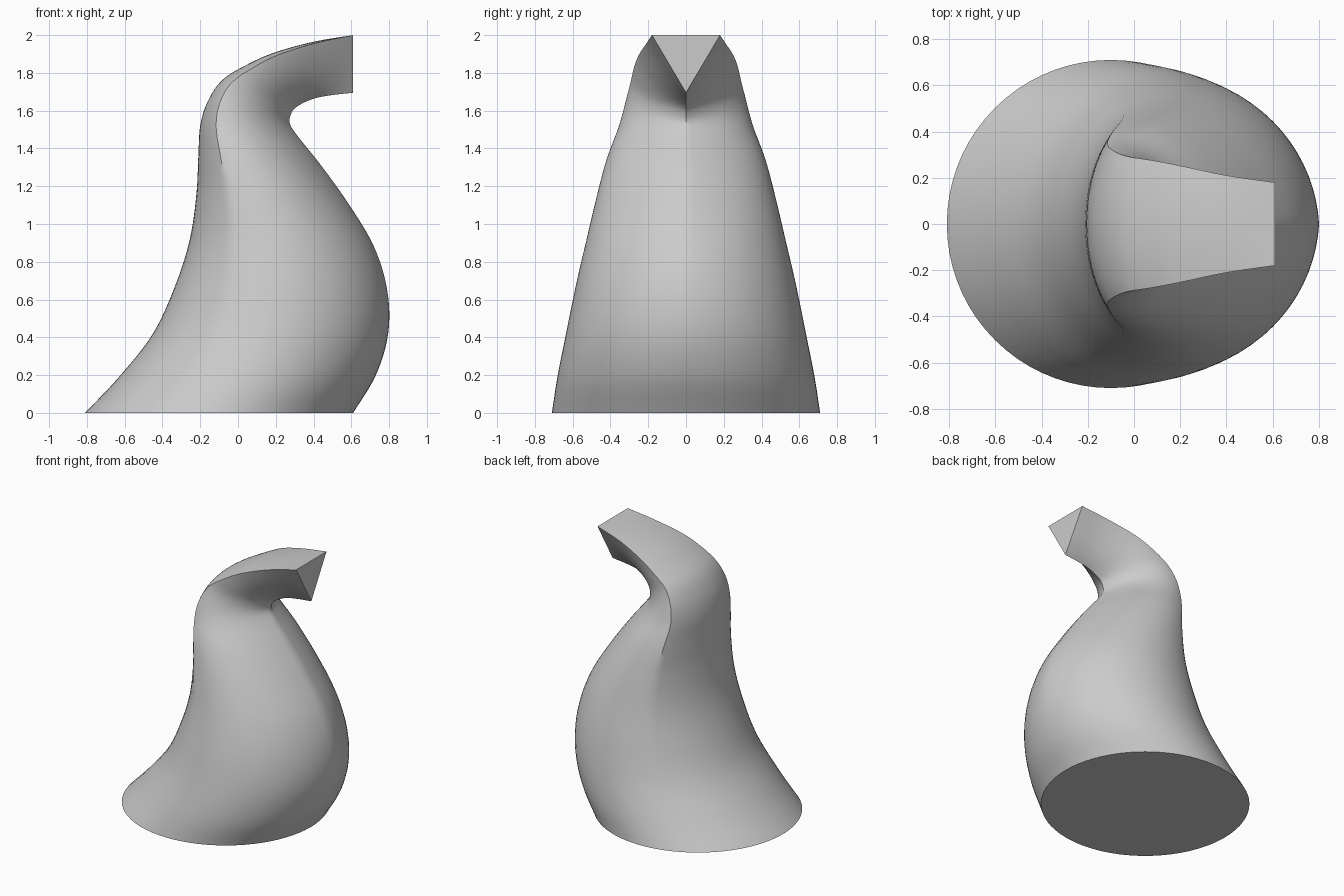
import bpy
import bmesh
import math
from mathutils import Vector

default_cube = bpy.data.objects.get("Cube")
if default_cube:
    bpy.data.objects.remove(default_cube)

SEGMENTS = 72      # points around each cross-section
STEPS = 6          # rings between neighbouring stations
CORNER = math.pi / 3

# Stations from base to spout: back rail x, z, belly rail x, z, half width
STATIONS = [Vector(s) for s in (
    (-.81, 0, .61, 0, .71),
    (-.63, .19, .73, .2, .68),
    (-.45, .42, .795, .42, .635),
    (-.33, .68, .79, .65, .585),
    (-.255, .92, .72, .88, .53),
    (-.22, 1.16, .59, 1.1, .475),
    (-.21, 1.36, .44, 1.31, .42),
    (-.2, 1.52, .32, 1.46, .36),
    (-.16, 1.65, .275, 1.53, .325),
    (-.08, 1.765, .28, 1.58, .295),
    (.06, 1.85, .31, 1.62, .275),
    (.2, 1.91, .39, 1.66, .25),
    (.4, 1.965, .48, 1.68, .21),
    (.61, 2, .61, 1.695, .18),
)]


def catmull_rom(points, position):
    """Smoothly interpolate a list of vectors at a fractional index."""
    last = len(points) - 1
    i = min(int(position), last - 1)
    t = position - i
    b, c = points[i], points[i + 1]
    a = points[i - 1] if i > 0 else b * 2 - c
    d = points[i + 2] if i + 2 <= last else c * 2 - b
    return (b * 2 + (c - a) * t + (a * 2 - b * 5 + c * 4 - d) * t ** 2
            + (b * 3 - a - c * 3 + d) * t ** 3) / 2


def triangle_point(angle):
    """Point on a triangle with a flat back and a keel at the belly side."""
    side = 1 if angle <= math.pi else -1
    half = angle if side > 0 else math.tau - angle
    if half <= CORNER:
        return Vector((-1, side * half / CORNER))
    slide = (half - CORNER) / (math.pi - CORNER)
    return Vector((slide * 2 - 1, side * (1 - slide)))


def cross_section(morph):
    """Blend a circle into the triangle, keeping unit half width."""
    outline = []
    for k in range(SEGMENTS):
        angle = math.tau * k / SEGMENTS
        circle = Vector((-math.cos(angle), math.sin(angle)))
        outline.append(circle.lerp(triangle_point(angle), morph))
    widest = max(abs(p.y) for p in outline)
    return [(p.x, p.y / widest) for p in outline]


def add_ring(bm, position):
    """Place one cross-section between the back and belly rails."""
    back_x, back_z, belly_x, belly_z, width = catmull_rom(STATIONS, position)
    back = Vector((back_x, 0, back_z))
    belly = Vector((belly_x, 0, belly_z))
    morph = (position / (len(STATIONS) - 1)) ** 1.7
    ring = []
    for along, across in cross_section(morph):
        point = back.lerp(belly, (along + 1) / 2)
        point.y = across * width
        ring.append(bm.verts.new(point))
    return ring


# Body lofted from the round base to the triangular spout
bm = bmesh.new()
ring_count = (len(STATIONS) - 1) * STEPS
rings = [add_ring(bm, i / STEPS) for i in range(ring_count + 1)]
for lower, upper in zip(rings, rings[1:]):
    for k in range(SEGMENTS):
        n = (k + 1) % SEGMENTS
        bm.faces.new((lower[k], lower[n], upper[n], upper[k]))

# Flat base and spout end
bm.faces.new(rings[0])
bm.faces.new(rings[-1])
bmesh.ops.recalc_face_normals(bm, faces=bm.faces)

mesh = bpy.data.meshes.new("spouted_body")
bm.to_mesh(mesh)
bm.free()
body = bpy.data.objects.new("spouted_body", mesh)
bpy.context.collection.objects.link(body)

# Smooth skin with crisp rims
bpy.ops.object.select_all(action='DESELECT')
body.select_set(True)
bpy.context.view_layer.objects.active = body
bpy.ops.object.shade_smooth_by_angle(angle=math.radians(35))
